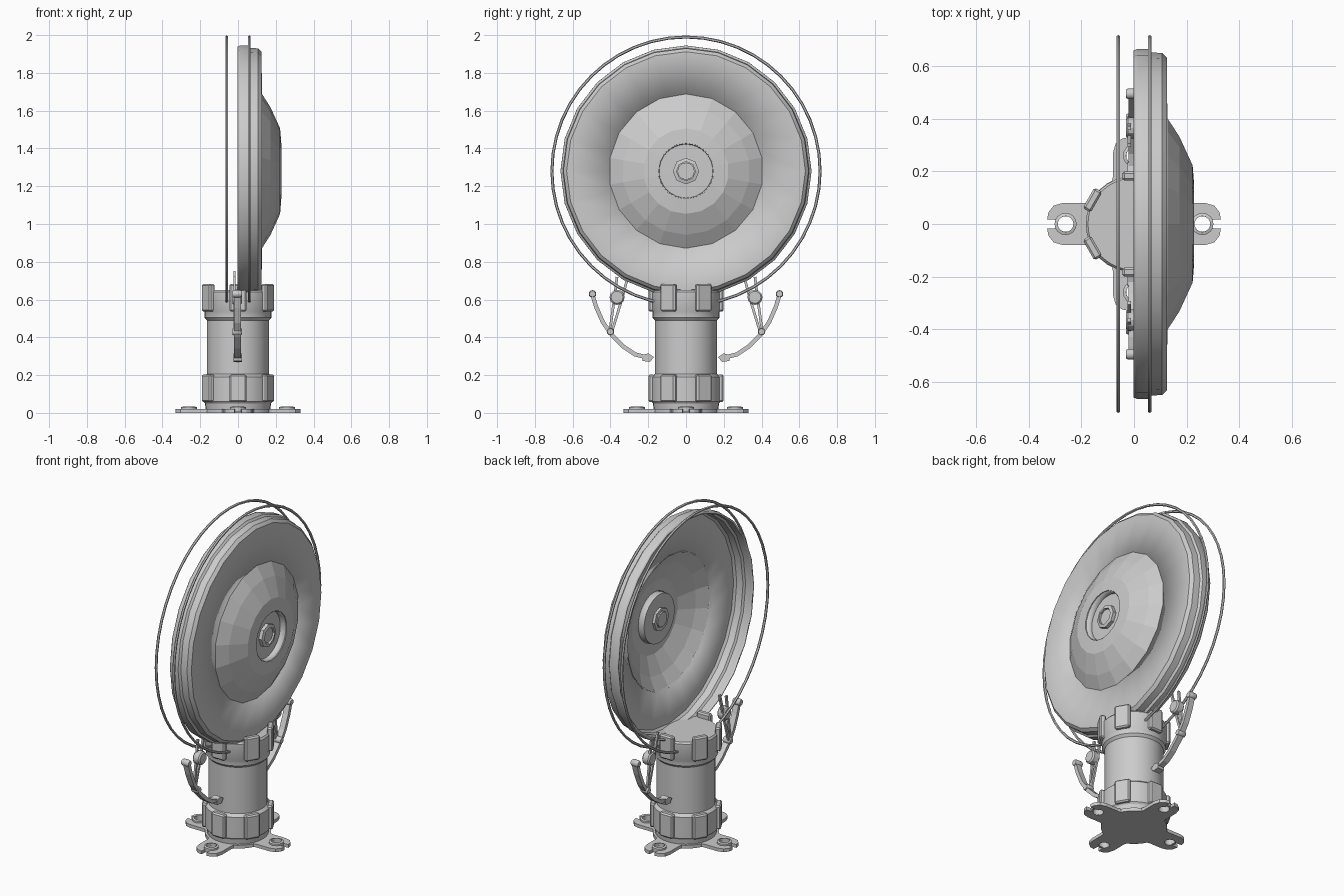
import bpy, bmesh, math
from math import cos, sin, pi, radians
from mathutils import Matrix, Vector

cube = bpy.data.objects.get("Cube")
if cube:
    bpy.data.objects.remove(cube)

GREY = (0.6, 0.6, 0.6, 1)
metal = bpy.data.materials.new("grey metal")
metal.use_nodes = True
metal.diffuse_color = GREY
metal.node_tree.nodes["Principled BSDF"].inputs["Base Color"].default_value = GREY

DISC_Z = 1.28
TO_X = Matrix.Translation((0, 0, DISC_Z)) @ Matrix.Rotation(pi / 2, 4, 'Y')


def finish(name, bm, matrix=None, angle=None):
    if matrix:
        bm.transform(matrix)
    bmesh.ops.recalc_face_normals(bm, faces=bm.faces)
    me = bpy.data.meshes.new(name)
    bm.to_mesh(me)
    bm.free()
    me.materials.append(metal)
    if angle:
        me.shade_smooth()
        me.set_sharp_from_angle(angle=radians(angle))
    ob = bpy.data.objects.new(name, me)
    bpy.context.collection.objects.link(ob)
    return ob


def lathe(name, profile, sides, matrix=None, angle=None, closed=False):
    """Spin (radius, height) points about z."""
    bm = bmesh.new()
    vs = [bm.verts.new((r, 0, h)) for r, h in profile]
    es = [bm.edges.new(p) for p in zip(vs, vs[1:])]
    if closed:
        es.append(bm.edges.new((vs[-1], vs[0])))
    bmesh.ops.spin(bm, geom=vs + es, cent=(0, 0, 0), axis=(0, 0, 1),
                   angle=2 * pi, steps=sides, use_duplicate=False)
    bmesh.ops.remove_doubles(bm, verts=bm.verts, dist=1e-4)
    return finish(name, bm, matrix, angle)


def plate(name, outline, lo, hi, matrix=None):
    """Extrude a flat outline from height lo to hi."""
    bm = bmesh.new()
    f = bm.faces.new([bm.verts.new((x, y, lo)) for x, y in outline])
    ext = bmesh.ops.extrude_face_region(bm, geom=[f])["geom"]
    bmesh.ops.translate(bm, vec=(0, 0, hi - lo),
                        verts=[v for v in ext if isinstance(v, bmesh.types.BMVert)])
    return finish(name, bm, matrix)


def strap(name, pts, width, lo, hi, matrix):
    """Flat bar of even width that follows a path."""
    pts = [Vector(p) for p in pts]
    side_a, side_b = [], []
    for i, p in enumerate(pts):
        d = (pts[min(i + 1, len(pts) - 1)] - pts[max(i - 1, 0)]).normalized()
        n = Vector((-d.y, d.x)) * width / 2
        side_a.append(p + n)
        side_b.append(p - n)
    return plate(name, side_a + side_b[::-1], lo, hi, matrix)


def shell(ob, thickness):
    mod = ob.modifiers.new("thickness", 'SOLIDIFY')
    mod.thickness = thickness
    mod.offset = 0


# Post with collars
lathe("post", [(0, 0.01), (.17, .01), (.175, .05), (.183, .06), (.183, .19), (.165, .205),
               (.165, .49), (.178, .505), (.178, .535), (.183, .545), (.183, .64),
               (.175, .65), (0, .65)], 32, angle=30)

# Lugs around both collars
for level, z in (("lower", .13), ("upper", .61)):
    for k in range(6):
        a = radians(30 + 60 * k)
        bm = bmesh.new()
        bmesh.ops.create_cube(bm, size=1, matrix=Matrix.Diagonal((.035, .09, .145, 1)))
        bmesh.ops.bevel(bm, geom=bm.edges[:], offset=.008, segments=1, affect='EDGES')
        finish(f"{level}_lug_{k + 1}", bm,
               Matrix.Rotation(a, 4, 'Z') @ Matrix.Translation((.182, 0, z)))

# Base plate and four slotted feet
lathe("base_plate", [(0, 0), (.185, 0), (.185, .02), (0, .02)], 32, angle=30)
hole = [(.26 + .03 * cos(a), .03 * sin(a)) for a in [radians(30 + 25 * i) for i in range(13)]]
half = [(.1, .1), (.18, .08), (.27, .08), (.305, .07), (.325, .045), (.33, .018)]
foot = [(x, -y) for x, y in half] + hole[::-1] + half[::-1]
for k, side in enumerate(("left", "back", "right", "front")):
    turn = Matrix.Rotation(k * pi / 2, 4, 'Z')
    plate(side + "_foot", foot, 0, .02, turn)
    lathe(side + "_foot_washer", [(.03, .005), (.042, .005), (.042, .03), (.03, .034)], 16,
          turn @ Matrix.Translation((.26, 0, 0)), 30, closed=True)

# Disc: stepped rim, faceted dome and sunken hub
rim = lathe("disc_rim", [(.655, 0), (.66, .012), (.66, .055), (.648, .065), (.645, .105),
                         (.63, .12), (.40, .122)], 24, TO_X, 25)
dome = lathe("disc_dome", [(.41, .12), (.335, .168), (.225, .218), (.148, .224)], 18, TO_X)
hub = lathe("disc_hub", [(.148, .224), (.145, .185), (0, .185)], 32, TO_X, 30)
for part in (rim, dome, hub):
    shell(part, .01)
lathe("hub_nut", [(.05, .165), (.07, .165), (.07, .21), (.05, .215)], 8, TO_X, closed=True)
lathe("hub_bolt", [(0, .16), (.045, .16), (.045, .205), (0, .205)], 16, TO_X, 30)

# Two wire guard hoops
for name, x in (("right_hoop", -.06), ("left_hoop", .06)):
    ring = [(.71 + .008 * cos(a), x + .008 * sin(a)) for a in [i * pi / 3 for i in range(6)]]
    lathe(name, ring, 48, TO_X, 50, closed=True)

# Hinged clamps on the front and back of the post
arc = [(.50, .64), (.475, .56), (.44, .48), (.39, .41), (.33, .35), (.27, .31), (.21, .295)]
for side, s in (("back", 1), ("front", -1)):
    # plate axes (x, y, height) become (y, z, x)
    m = Matrix(((0, 0, 1, 0), (s, 0, 0, 0), (0, 1, 0, 0), (0, 0, 0, 1)))
    strap(side + "_clamp_arm", arc, .022, -.02, .016, m)
    plate(side + "_clamp_tip", [(.17, .295), (.19, .27), (.23, .275), (.235, .305), (.2, .315)],
          -.024, .02, m)
    strap(side + "_clamp_inner_link", [(.395, .42), (.34, .6), (.30, .75)], .014, -.024, -.012, m)
    strap(side + "_clamp_outer_link", [(.405, .42), (.38, .6), (.365, .72)], .014, -.024, -.012, m)
    for part, y, z, r in (("pivot", .365, .612, .04), ("upper_pin", .495, .63, .02),
                          ("middle_pin", .40, .43, .02)):
        lathe(f"{side}_clamp_{part}", [(0, -.03), (r * .8, -.03), (r, -.022), (r, .012),
                                       (r * .8, .02), (0, .02)], 12,
              m @ Matrix.Translation((y, z, 0)), 30)
